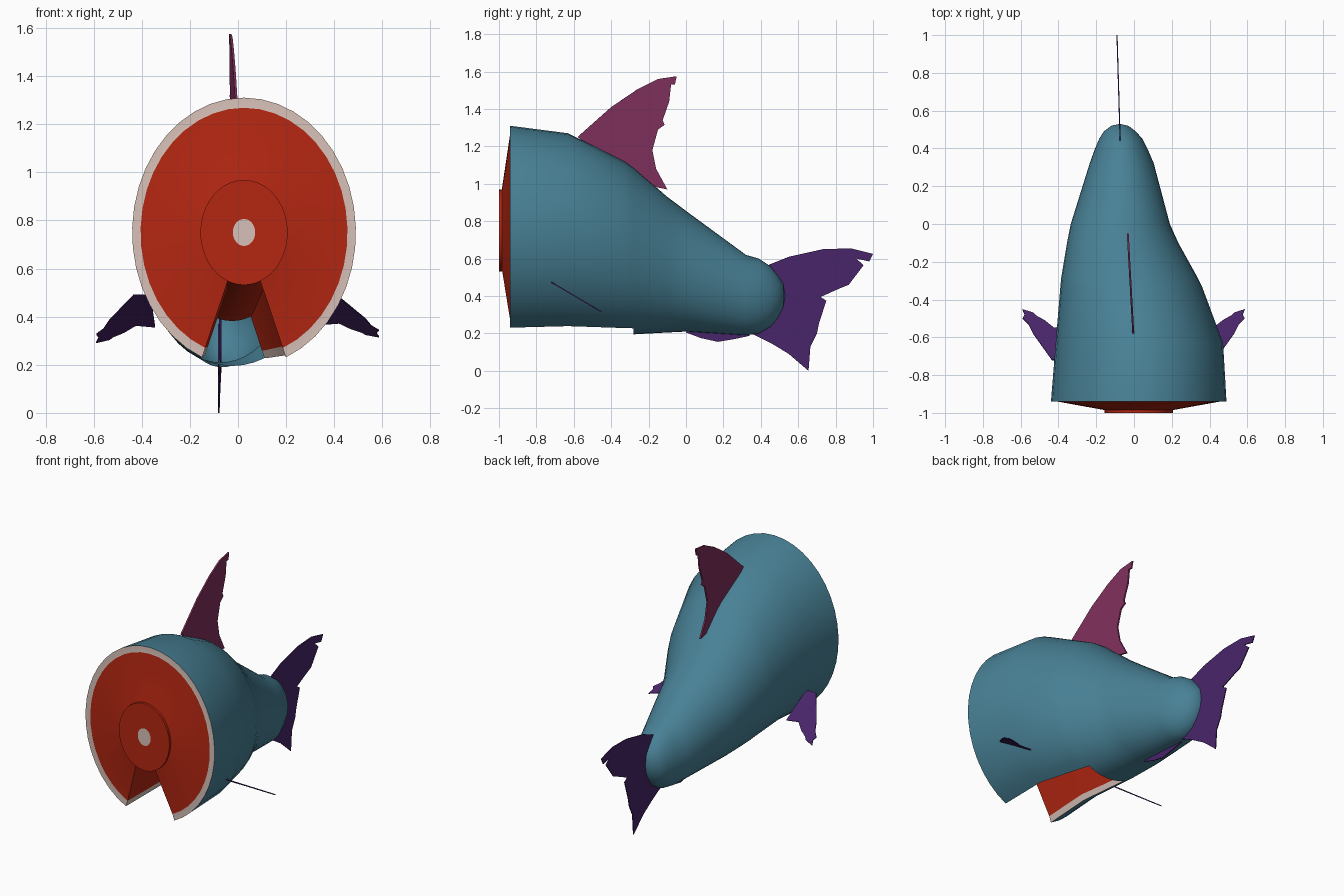
import bpy, bmesh, math
from mathutils import Vector

if "Cube" in bpy.data.objects:
    bpy.data.objects.remove(bpy.data.objects["Cube"])


def material(name, rgb):
    m = bpy.data.materials.new(name)
    m.diffuse_color = (*rgb, 1)
    m.use_nodes = True
    m.node_tree.nodes["Principled BSDF"].inputs["Base Color"].default_value = m.diffuse_color
    return m


TEAL = material("teal skin", (0.065, 0.22, 0.305))
RED = material("red flesh", (0.46, 0.02, 0.006))
PALE = material("pale fat", (0.68, 0.53, 0.48))
MAGENTA = material("magenta fin", (0.215, 0.03, 0.105))
PURPLE = material("purple fin", (0.064, 0.018, 0.14))

# Body cross-sections: y, left x, right x, bottom z, top z
SECTIONS = [
    (-0.94, -0.44, 0.49, 0.19, 1.31), (-0.63, -0.415, 0.472, 0.20, 1.27),
    (-0.33, -0.39, 0.36, 0.195, 1.12), (-0.28, -0.385, 0.335, 0.195, 1.085),
    (-0.10, -0.355, 0.235, 0.205, 0.93), (0.0, -0.335, 0.19, 0.21, 0.855),
    (0.32, -0.235, 0.105, 0.19, 0.62), (0.39, -0.21, 0.075, 0.20, 0.60),
    (0.45, -0.185, 0.045, 0.235, 0.56), (0.49, -0.16, 0.01, 0.28, 0.51),
    (0.52, -0.12, -0.03, 0.34, 0.465),
]
NOTCH = 3                    # the belly is cut open back to this section
HALF = math.radians(22)      # half angle of the belly cut
ARC = 36                     # segments round the closed part
GAP = 6                      # segments across the belly cut
ANGLES = [HALF + (2 * math.pi - 2 * HALF) * i / ARC for i in range(ARC + 1)]
ANGLES += [-HALF + 2 * HALF * i / GAP for i in range(1, GAP)]
N = len(ANGLES)


def point(sec, a, k=1.0, y=None):
    """Point on a section ellipse scaled by k; angle 0 is straight down."""
    sy, x0, x1, z0, z1 = sec
    return Vector(((x0 + x1) / 2 + k * (x1 - x0) / 2 * math.sin(a),
                   sy if y is None else y,
                   (z0 + z1) / 2 - k * (z1 - z0) / 2 * math.cos(a)))


def finish(name, bm, mats, smooth=None):
    bmesh.ops.remove_doubles(bm, verts=bm.verts, dist=1e-5)
    bmesh.ops.recalc_face_normals(bm, faces=bm.faces)
    me = bpy.data.meshes.new(name)
    bm.to_mesh(me)
    bm.free()
    ob = bpy.data.objects.new(name, me)
    bpy.context.collection.objects.link(ob)
    for m in mats:
        me.materials.append(m)
    if smooth:
        bpy.ops.object.select_all(action='DESELECT')
        ob.select_set(True)
        bpy.context.view_layer.objects.active = ob
        bpy.ops.object.shade_smooth_by_angle(angle=math.radians(smooth))
    return ob


def strip(bm, a, b, closed, mat=0):
    """Quads between two rows of vertices."""
    for i in range(len(a) if closed else len(a) - 1):
        j = (i + 1) % len(a)
        bm.faces.new((a[i], a[j], b[j], b[i])).material_index = mat


def row(bm, pts):
    return [bm.verts.new(p) for p in pts]


# Skin: open shell, with the belly sector missing at the front
bm = bmesh.new()
rings = [row(bm, [point(s, a) for a in ANGLES]) for s in SECTIONS]
for n in range(len(rings) - 1):
    if n < NOTCH:
        strip(bm, rings[n][:ARC + 1], rings[n + 1][:ARC + 1], False)
    else:
        strip(bm, rings[n], rings[n + 1], True)
tip = bm.verts.new((-0.075, 0.53, 0.40))
for i in range(N):
    bm.faces.new((rings[-1][i], rings[-1][(i + 1) % N], tip))
bmesh.ops.delete(bm, geom=[v for v in bm.verts if not v.link_faces], context='VERTS')
finish("body_skin", bm, [TEAL], 40)

# Cut flesh: pale rim, bulging red face and the two walls of the belly cut
CORE = [0.39, 0.45, 0.56, 0.58]      # core size relative to each section
RIM = 0.925
bm = bmesh.new()
front = SECTIONS[0]
outer = row(bm, [point(front, a) for a in ANGLES[:ARC + 1]])
rim = row(bm, [point(front, a, RIM) for a in ANGLES[:ARC + 1]])
inner = row(bm, [point(front, a, CORE[0], -0.985) for a in ANGLES[:ARC + 1]])
strip(bm, outer, rim, False, 1)
strip(bm, rim, inner, False, 0)
for a in (HALF, -HALF):
    secs = SECTIONS[:NOTCH + 1]
    skin = row(bm, [point(s, a) for s in secs])
    fat = row(bm, [point(s, a, RIM) for s in secs])
    deep = row(bm, [point(s, a, k, -0.985 if s is front else None)
                    for s, k in zip(secs, CORE)])
    strip(bm, skin, fat, False, 1)
    strip(bm, fat, deep, False, 0)
finish("flesh", bm, [RED, PALE], 25)

# Core: raised disc round the spine, running back as the roof of the cut
bm = bmesh.new()
spine = row(bm, [point(front, a, 0.1, -1.0) for a in ANGLES])
bm.faces.new(spine).material_index = 1
core = [spine, row(bm, [point(front, a, CORE[0], -1.0) for a in ANGLES]),
        row(bm, [point(front, a, CORE[0], -0.985) for a in ANGLES])]
core += [row(bm, [point(s, a, k) for a in ANGLES])
         for s, k in zip(SECTIONS[1:NOTCH + 1], CORE[1:])]
for a, b in zip(core, core[1:]):
    strip(bm, a, b, True)
bm.faces.new(core[-1])
finish("spine_core", bm, [RED, PALE], 25)


def fin(name, outline, place, mat, thick=0.006):
    """Thin plate from a 2D outline, placed in space by a function."""
    bm = bmesh.new()
    pts = [Vector(place(u, v)) for u, v in outline]
    o = Vector(place(0, 0))
    nrm = (Vector(place(1, 0)) - o).cross(Vector(place(0, 1)) - o).normalized()
    a = row(bm, [p + nrm * thick / 2 for p in pts])
    b = row(bm, [p - nrm * thick / 2 for p in pts])
    bm.faces.new(a)
    bm.faces.new(b[::-1])
    strip(bm, a, b, True)
    finish(name, bm, [mat])


# Upright fins, outlines in (y, z)
fin("dorsal_fin", [
    (-0.58, 1.25), (-0.40, 1.41), (-0.26, 1.505), (-0.15, 1.56), (-0.05, 1.575),
    (-0.06, 1.53), (-0.08, 1.53), (-0.09, 1.44), (-0.125, 1.34), (-0.115, 1.315),
    (-0.15, 1.29), (-0.18, 1.18), (-0.16, 1.08), (-0.10, 0.97), (-0.20, 0.99),
    (-0.35, 1.08)],
    lambda y, z: (-0.033 - 0.055 * (y + 0.05), y, z), MAGENTA, 0.01)
fin("tail_fin", [
    (0.40, 0.55), (0.55, 0.61), (0.73, 0.65), (0.88, 0.655), (1.0, 0.625),
    (0.98, 0.585), (0.91, 0.60), (0.95, 0.565), (0.87, 0.46), (0.82, 0.44),
    (0.72, 0.395), (0.75, 0.375), (0.71, 0.25), (0.70, 0.20), (0.665, 0.13),
    (0.655, 0.0), (0.55, 0.09), (0.46, 0.145), (0.35, 0.20), (0.38, 0.40)],
    lambda y, z: (-0.075 - 0.03 * (y - 0.5), y, z), PURPLE)
fin("anal_fin", [
    (0.0, 0.205), (0.08, 0.175), (0.17, 0.155), (0.26, 0.17), (0.34, 0.187),
    (0.32, 0.30), (0.10, 0.37)],
    lambda y, z: (-0.08, y, z), PURPLE)

# Side fins, outline in (outward x, y), sloping down towards the back
SIDE = [
    (0.36, -0.72), (0.43, -0.72), (0.48, -0.65), (0.53, -0.58), (0.555, -0.53),
    (0.585, -0.50), (0.575, -0.48), (0.587, -0.452), (0.53, -0.47), (0.515, -0.485),
    (0.47, -0.51), (0.42, -0.55), (0.34, -0.54)]
fin("right_side_fin", SIDE,
    lambda x, y: (x, y, 0.45 - 0.59 * (y + 0.68)), PURPLE)
fin("left_side_fin", SIDE,
    lambda x, y: (-x - 0.004, y, 0.49 - 0.74 * (y + 0.72)), PURPLE)
